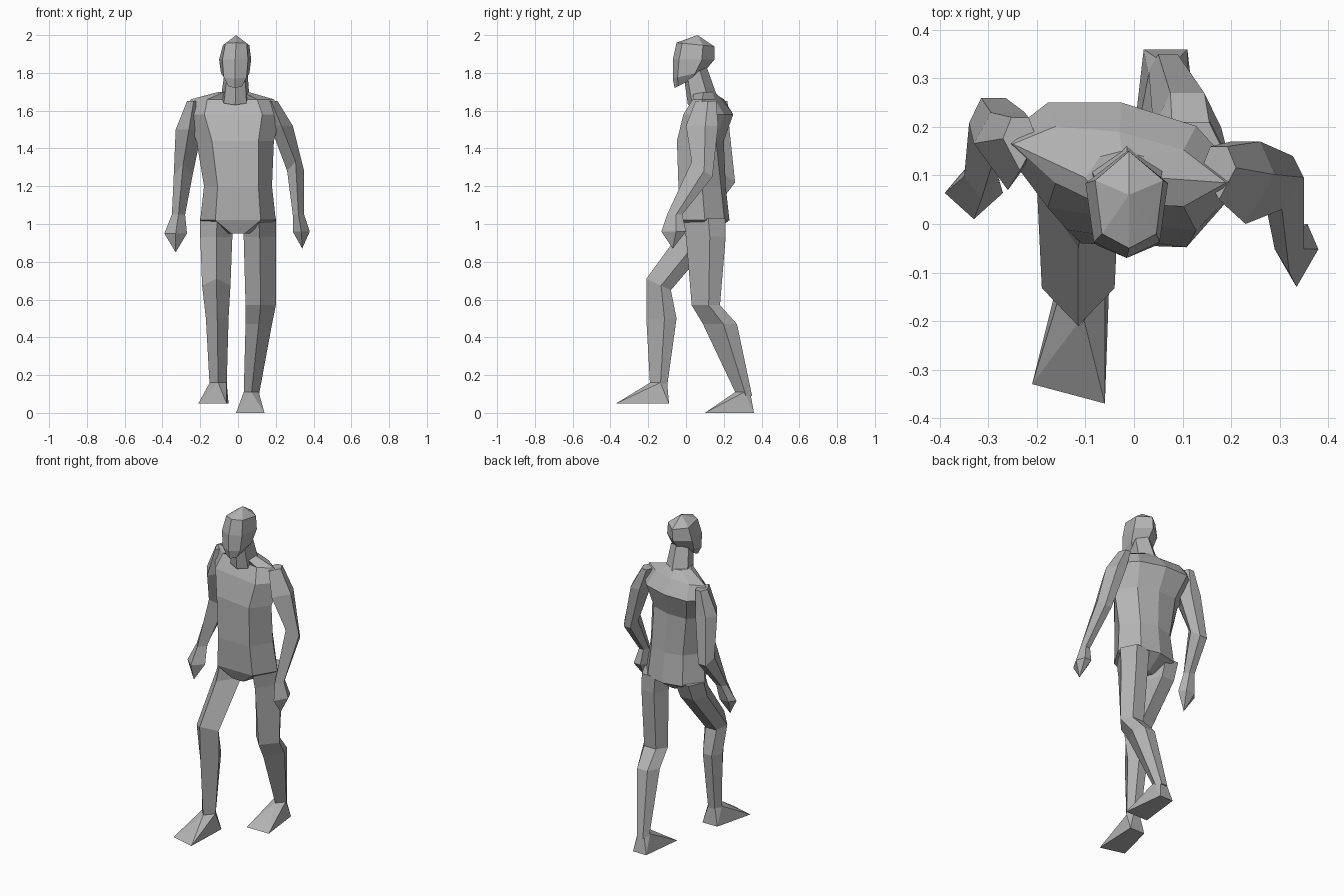
import bpy
import bmesh

default_cube = bpy.data.objects.get("Cube")
if default_cube:
    bpy.data.objects.remove(default_cube, do_unlink=True)

# One plain colour for the whole figure
clay = bpy.data.materials.new("clay_grey")
clay.use_nodes = True
grey = (.45, .45, .45, 1)
clay.diffuse_color = grey
clay.node_tree.nodes["Principled BSDF"].inputs["Base Color"].default_value = grey


def mirrored(half):
    """Complete a cross-section from its left half, listed front to back."""
    return half + [(-u, v) for u, v in reversed(half) if u]


# Cross-sections inside a unit box, front is -y
LIMB = mirrored([(0, -1), (1, .2), (.5, 1)])
SKULL = mirrored([(0, -1), (.8, -.7), (1, .4), (0, 1)])
TRUNK = mirrored([(.6, -1), (1, 0), (.6, .8), (0, 1)])


def finish(name, mesh_data):
    """Clean the mesh and add it to the scene as a flat-shaded part."""
    bmesh.ops.remove_doubles(mesh_data, verts=mesh_data.verts, dist=.002)
    bmesh.ops.recalc_face_normals(mesh_data, faces=mesh_data.faces)
    mesh = bpy.data.meshes.new(name)
    mesh_data.to_mesh(mesh)
    mesh_data.free()
    mesh.materials.append(clay)
    part = bpy.data.objects.new(name, mesh)
    bpy.context.scene.collection.objects.link(part)


def boxed_ring(section, left_right, front_back, height, tilt=0, twist=0):
    """Fit a section into a box; tilt raises the back, twist moves sides in y."""
    x_min, x_max = left_right
    y_min, y_max = front_back
    x_middle, x_half = (x_min + x_max) / 2, (x_max - x_min) / 2
    y_middle, y_half = (y_min + y_max) / 2, (y_max - y_min) / 2
    return [
        (x_middle + u * x_half, y_middle + v * y_half + u * twist, height + v * tilt)
        for u, v in section
    ]


def loft(name, section, boxes):
    """Skin a stack of boxed rings and close both ends."""
    mesh_data = bmesh.new()
    layers = [
        [mesh_data.verts.new(point) for point in boxed_ring(section, *box)]
        for box in boxes
    ]
    count = len(section)
    for lower, upper in zip(layers, layers[1:]):
        for i in range(count):
            following = (i + 1) % count
            mesh_data.faces.new(
                (lower[i], lower[following], upper[following], upper[i])
            )
    mesh_data.faces.new(layers[0])
    mesh_data.faces.new(layers[-1])
    finish(name, mesh_data)


def foot(name, ankle, toe_sides, toe_y, heel_sides, heel_y, sole, splay=0):
    """Wedge from the ankle ring down to a toe edge and a heel edge."""
    mesh_data = bmesh.new()
    toe_right, toe_left = toe_sides
    points = boxed_ring(LIMB, *ankle)
    points += [(toe_right, toe_y + splay, sole), (toe_left, toe_y - splay, sole)]
    points += [(x, heel_y, sole) for x in heel_sides]
    for point in points:
        mesh_data.verts.new(point)
    bmesh.ops.convex_hull(mesh_data, input=mesh_data.verts)
    finish(name, mesh_data)


# Torso from crotch to neck base, shoulders twisted with the stride
loft("torso", TRUNK, [
    ((-.06, .06), (0, .13), .95),
    ((-.2, .2), (-.03, .23), 1.02),
    ((-.18, .18), (-.04, .21), 1.2),
    ((-.22, .19), (-.03, .2), 1.44, 0, -.03),
    ((-.28, .23), (.01, .25), 1.58, 0, -.04),
    ((-.25, .19), (.06, .19), 1.66, 0, -.04),
    ((-.1, .05), (.04, .15), 1.7),
])

# Neck and head
loft("neck", SKULL, [
    ((-.09, .06), (.01, .16), 1.66, .03),
    ((-.07, .05), (-.01, .11), 1.8, .03),
])
loft("head", SKULL, [
    ((-.06, .03), (-.06, .06), 1.75, .03),
    ((-.09, .06), (-.07, .1), 1.79, .02),
    ((-.1, .07), (-.07, .15), 1.87),
    ((-.08, .06), (-.05, .15), 1.95, -.01),
    ((-.01, -.01), (.06, .06), 2),
])

# Arms, from shoulder to fingertips
loft("right_arm", LIMB, [
    ((-.27, -.2), (.11, .22), 1.65),
    ((-.33, -.19), (.07, .23), 1.5),
    ((-.34, -.24), (.13, .26), 1.27, -.05),
    ((-.35, -.28), (.05, .13), 1.05),
    ((-.39, -.27), (.01, .1), .95),
    ((-.33, -.33), (.04, .04), .85),
])
loft("left_arm", LIMB, [
    ((.14, .21), (.05, .16), 1.65),
    ((.17, .29), (0, .17), 1.52),
    ((.26, .35), (.03, .14), 1.29, -.04),
    ((.29, .35), (-.1, -.02), 1.05),
    ((.29, .38), (-.13, 0), .96),
    ((.34, .34), (-.07, -.07), .87),
])

# Legs, the right one stepping forward
loft("right_leg", LIMB, [
    ((-.2, -.02), (-.02, .2), 1.03),
    ((-.2, -.03), (-.05, .16), .93),
    ((-.19, -.04), (-.21, -.08), .68, -.03),
    ((-.17, -.05), (-.21, -.05), .5),
    ((-.15, -.06), (-.19, -.1), .14),
])
loft("left_leg", LIMB, [
    ((.02, .2), (-.02, .21), 1.03),
    ((.03, .2), (0, .21), .93),
    ((.04, .2), (.03, .18), .57),
    ((.04, .18), (.09, .27), .47),
    ((.03, .11), (.27, .35), .09),
])

# Feet, the right one lifted
foot("right_foot", ankle=((-.15, -.06), (-.19, -.1), .16),
     toe_sides=(-.21, -.06), toe_y=-.35,
     heel_sides=(-.15, -.05), heel_y=-.09, sole=.05, splay=.02)
foot("left_foot", ankle=((.03, .11), (.26, .34), .11),
     toe_sides=(-.01, .14), toe_y=.1,
     heel_sides=(.02, .11), heel_y=.36, sole=0)
